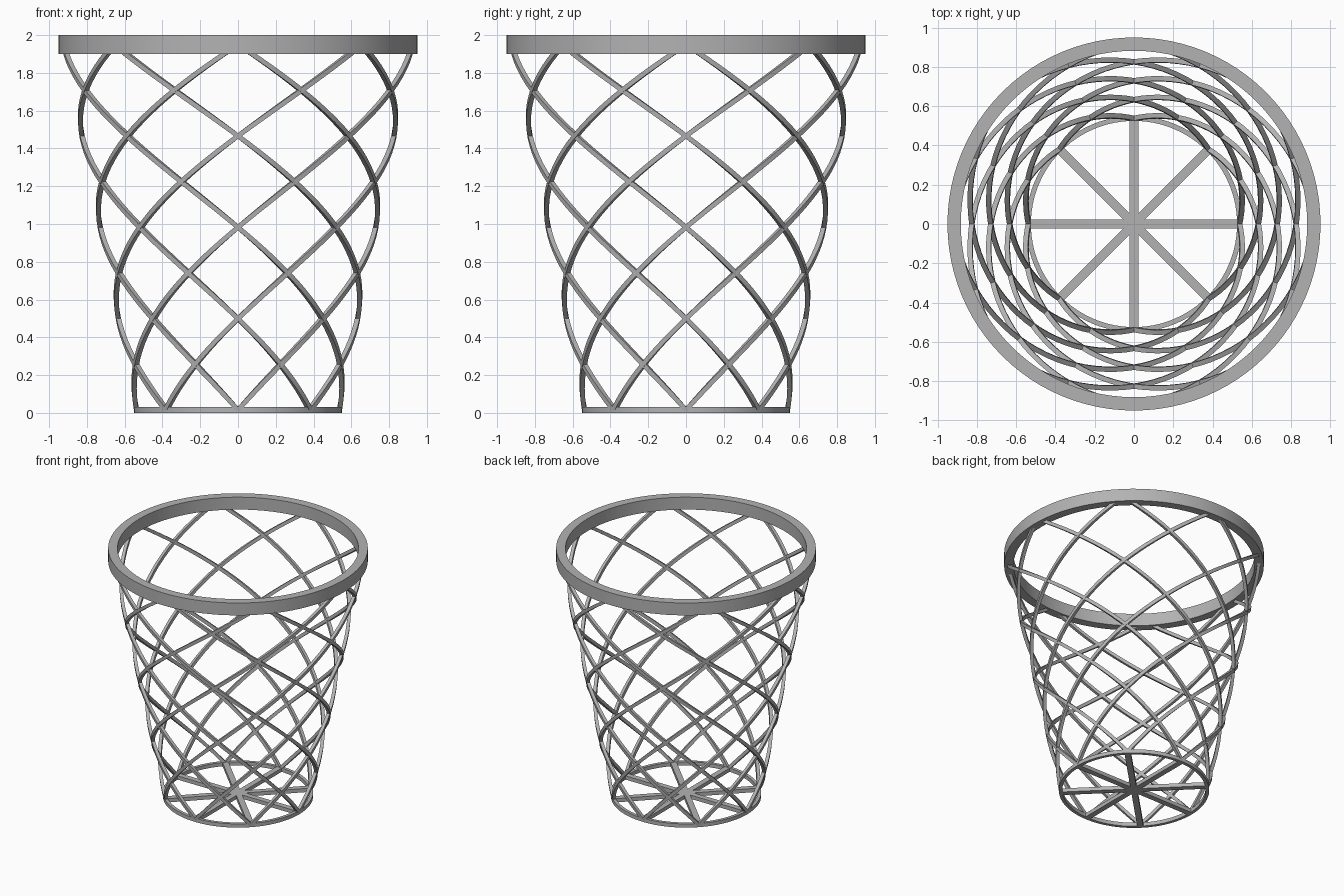
import bpy, bmesh, math
from mathutils import Vector

if "Cube" in bpy.data.objects:
    bpy.data.objects.remove(bpy.data.objects["Cube"], do_unlink=True)

metal = bpy.data.materials.new("grey metal")
metal.use_nodes = True
colour = (0.45, 0.45, 0.45, 1)
metal.diffuse_color = colour
metal.node_tree.nodes["Principled BSDF"].inputs["Base Color"].default_value = colour

COUNT = 8            # wires in each direction, and floor spokes
R_LOW, R_HIGH = 0.537, 0.922
Z_LOW, Z_HIGH = 0.015, 1.95


def finish(bm, name):
    bmesh.ops.recalc_face_normals(bm, faces=bm.faces)
    mesh = bpy.data.meshes.new(name)
    bm.to_mesh(mesh)
    bm.free()
    mesh.materials.append(metal)
    ob = bpy.data.objects.new(name, mesh)
    bpy.context.collection.objects.link(ob)
    bpy.ops.object.select_all(action="DESELECT")
    ob.select_set(True)
    bpy.context.view_layer.objects.active = ob
    bpy.ops.object.shade_smooth_by_angle(angle=math.radians(35))
    return ob


def bridge(bm, a, b):
    for i in range(4):
        bm.faces.new((a[i], a[(i + 1) % 4], b[(i + 1) % 4], b[i]))


def hoop(name, inner, outer, low, high, segments=96):
    bm = bmesh.new()
    rings = []
    for k in range(segments):
        a = 2 * math.pi * k / segments
        rings.append([bm.verts.new((r * math.cos(a), r * math.sin(a), z))
                      for r, z in ((inner, low), (outer, low), (outer, high), (inner, high))])
    for k in range(segments):
        bridge(bm, rings[k], rings[(k + 1) % segments])
    return finish(bm, name)


def wire_point(t, start, turn):
    a = start + turn * math.pi * t
    r = R_LOW + (R_HIGH - R_LOW) * t
    return Vector((r * math.cos(a), r * math.sin(a), Z_LOW + (Z_HIGH - Z_LOW) * t))


# Square wires that make half a turn up the flared wall
def wires(name, turn, half=0.0125, steps=48):
    bm = bmesh.new()
    for k in range(COUNT):
        start = 2 * math.pi * k / COUNT
        sections = []
        for s in range(steps + 1):
            t = s / steps
            p = wire_point(t, start, turn)
            along = (wire_point(t + 0.01, start, turn) - wire_point(t - 0.01, start, turn)).normalized()
            side = along.cross(Vector((p.x, p.y, 0))).normalized()
            out = side.cross(along)
            sections.append([bm.verts.new(p + half * (u * side + v * out))
                             for u, v in ((-1, -1), (1, -1), (1, 1), (-1, 1))])
        for a, b in zip(sections, sections[1:]):
            bridge(bm, a, b)
        bm.faces.new(sections[0])
        bm.faces.new(sections[-1])
    return finish(bm, name)


# Floor spokes, each bar running right across
def spokes(name):
    bm = bmesh.new()
    for k in range(COUNT // 2):
        bar = bmesh.ops.create_cube(bm, size=1)["verts"]
        bmesh.ops.scale(bm, vec=(1.08, 0.045, 0.03), verts=bar)
        bmesh.ops.translate(bm, vec=(0, 0, 0.015), verts=bar)
        for v in bar:
            a = math.pi * k / (COUNT // 2)
            x, y = v.co.x, v.co.y
            v.co.x = x * math.cos(a) - y * math.sin(a)
            v.co.y = x * math.sin(a) + y * math.cos(a)
    return finish(bm, name)


hoop("top_rim", 0.882, 0.95, 1.9, 2.0)
hoop("base_ring", 0.525, 0.55, 0, 0.03)
wires("left_turning_wires", 1)
wires("right_turning_wires", -1)
spokes("floor_spokes")
